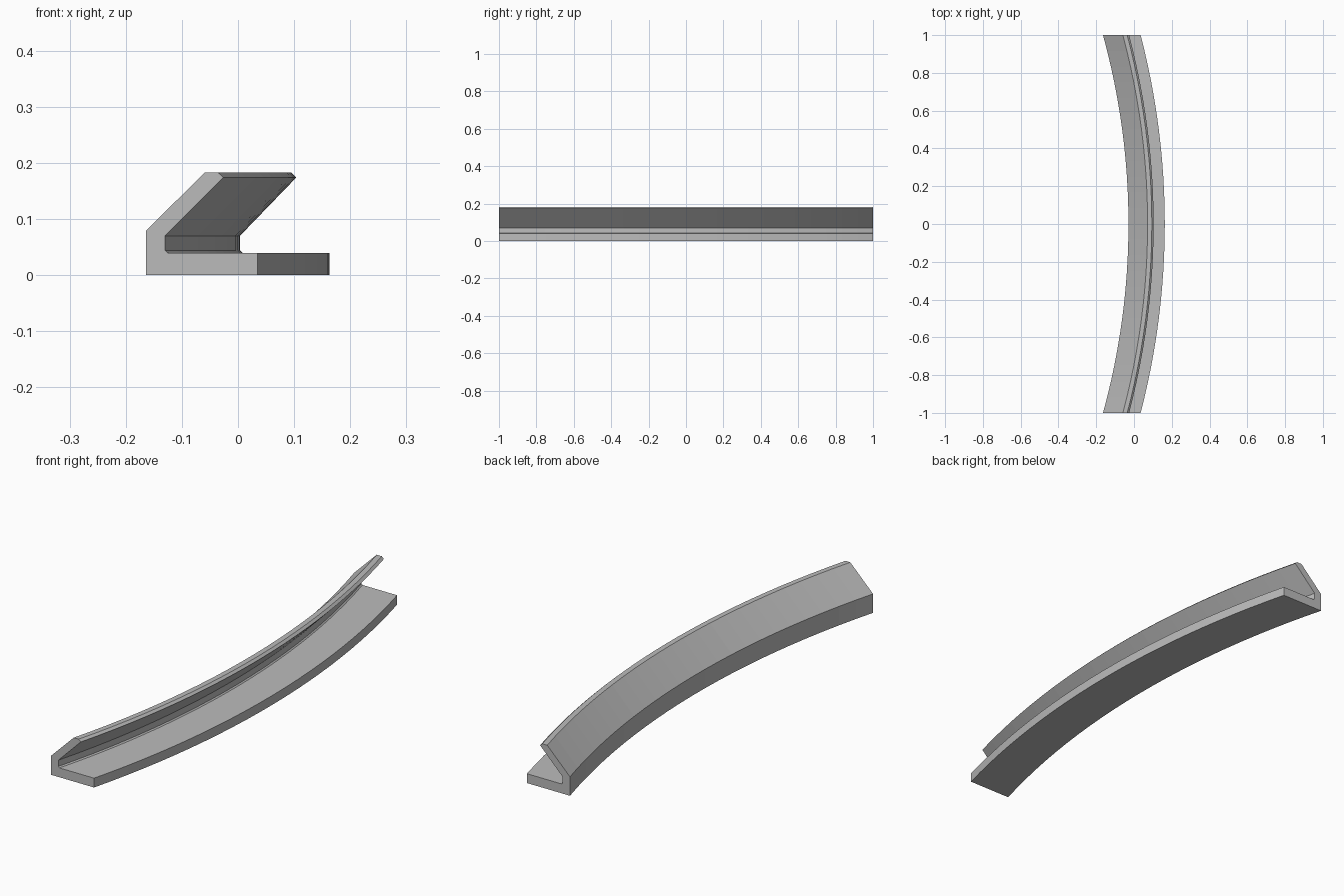
import bpy, bmesh, math

if "Cube" in bpy.data.objects:
    bpy.data.objects.remove(bpy.data.objects["Cube"])

# Cross-section (x, z) as seen on the cut end at y = -1
PROFILE = [(-0.164, 0), (0.035, 0), (0.035, 0.039), (-0.125, 0.039), (-0.130, 0.044),
           (-0.130, 0.070), (-0.026, 0.174), (-0.036, 0.183), (-0.059, 0.183), (-0.164, 0.079)]
CX = -3.807      # centre of the concentric arcs
SEGMENTS = 24

metal = bpy.data.materials.new("grey")
metal.diffuse_color = (0.5, 0.5, 0.5, 1)
metal.use_nodes = True
metal.node_tree.nodes["Principled BSDF"].inputs["Base Color"].default_value = metal.diffuse_color

# Curved hooked rail: sweep the section along the arc, ends cut flat at y = +-1
bm = bmesh.new()
rings = []
for i in range(SEGMENTS + 1):
    y = -1 + 2 * i / SEGMENTS
    ring = []
    for x, z in PROFILE:
        r = math.hypot(x - CX, 1)
        ring.append(bm.verts.new((CX + math.sqrt(r * r - y * y), y, z)))
    rings.append(ring)
n = len(PROFILE)
for a, b in zip(rings, rings[1:]):
    for k in range(n):
        m = (k + 1) % n
        bm.faces.new((a[k], a[m], b[m], b[k]))
bm.faces.new(rings[0])
bm.faces.new(rings[-1][::-1])
bmesh.ops.recalc_face_normals(bm, faces=bm.faces)

mesh = bpy.data.meshes.new("curved_rail")
bm.to_mesh(mesh)
bm.free()
mesh.materials.append(metal)
bpy.context.collection.objects.link(bpy.data.objects.new("curved_rail", mesh))
